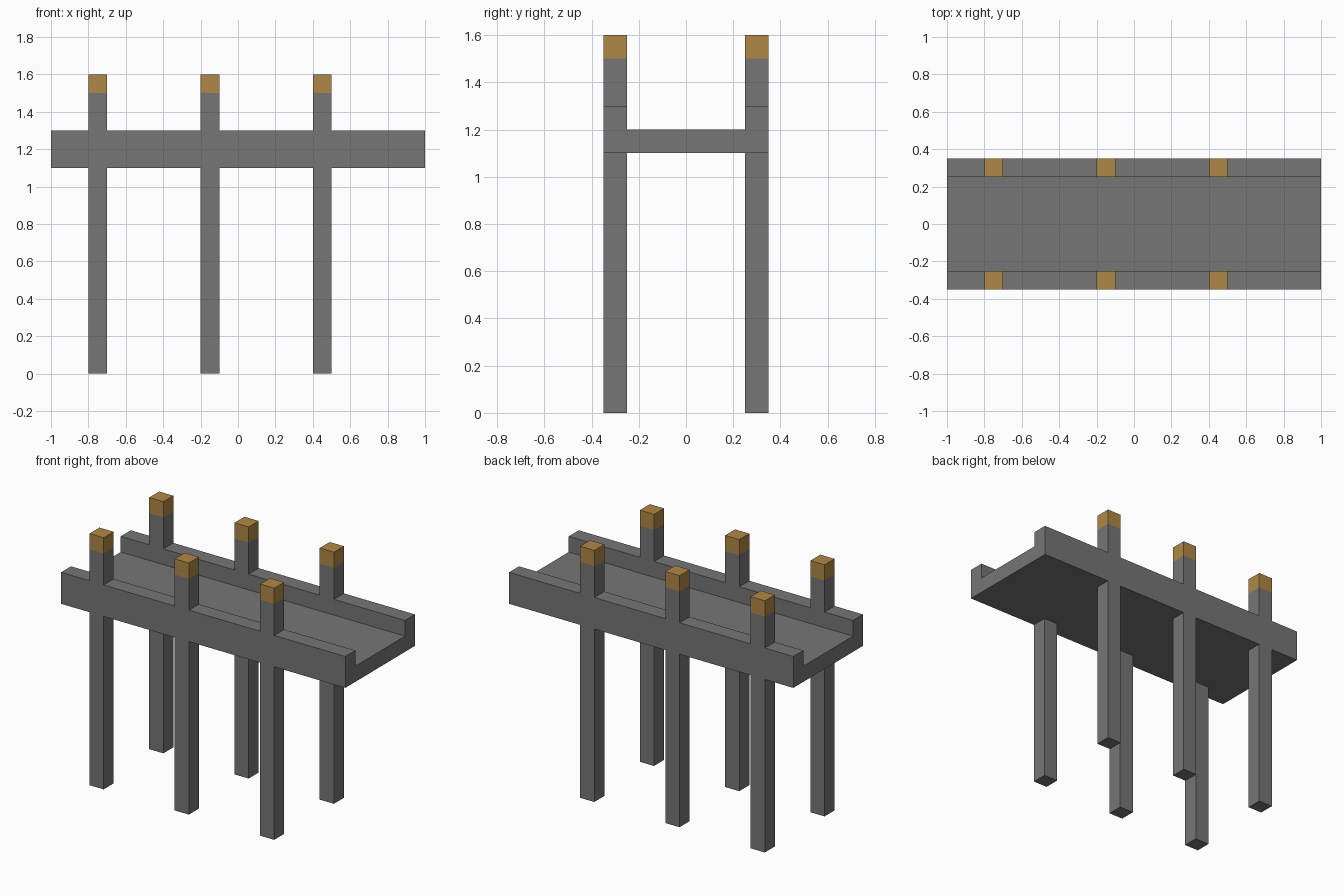
import bpy
import bmesh

cube = bpy.data.objects.get("Cube")
if cube:
    bpy.data.objects.remove(cube, do_unlink=True)


def make_material(name, rgb):
    mat = bpy.data.materials.new(name)
    mat.use_nodes = True
    colour = (*rgb, 1.0)
    mat.diffuse_color = colour
    mat.node_tree.nodes["Principled BSDF"].inputs["Base Color"].default_value = colour
    return mat


def add_object(name, bm, mat):
    bmesh.ops.recalc_face_normals(bm, faces=bm.faces)
    mesh = bpy.data.meshes.new(name)
    bm.to_mesh(mesh)
    bm.free()
    mesh.materials.append(mat)
    obj = bpy.data.objects.new(name, mesh)
    bpy.context.collection.objects.link(obj)
    return obj


def extrude_profile(name, points, direction, mat):
    """Extrude a closed outline along a direction into a solid."""
    bm = bmesh.new()
    face = bm.faces.new([bm.verts.new(p) for p in points])
    result = bmesh.ops.extrude_face_region(bm, geom=[face], use_keep_orig=True)
    moved = [v for v in result["geom"] if isinstance(v, bmesh.types.BMVert)]
    bmesh.ops.translate(bm, verts=moved, vec=direction)
    return add_object(name, bm, mat)


grey = make_material("stone grey", (0.181, 0.181, 0.181))
ochre = make_material("ochre wood", (0.434, 0.246, 0.061))

INNER, OUTER = 0.25, 0.35      # rail and post faces across the width
BOTTOM, FLOOR, RAIL = 1.1, 1.2, 1.3
POST_TOP, CAP_TOP = 1.5, 1.6

# Deck: a channel with a raised kerb along both sides
half = [(OUTER, BOTTOM), (OUTER, RAIL), (INNER, RAIL), (INNER, FLOOR)]
outline = half + [(-y, z) for y, z in reversed(half)]
extrude_profile("deck", [(-1, y, z) for y, z in outline], (2, 0, 0), grey)


def post_section(name, x, y, low, high, mat):
    """Square section of a post, centred on x and y."""
    r = (OUTER - INNER) / 2
    square = [(x - r, y - r, low), (x + r, y - r, low),
              (x + r, y + r, low), (x - r, y + r, low)]
    extrude_profile(name, square, (0, 0, high - low), mat)


# Three pairs of posts: leg below the deck, stub above the kerb, coloured cap
for place, x in (("right", -0.75), ("middle", -0.15), ("left", 0.45)):
    for end, side in (("front", -1), ("back", 1)):
        y = side * (INNER + OUTER) / 2
        label = f"{end}_{place}"
        post_section(f"{label}_leg", x, y, 0, BOTTOM, grey)
        post_section(f"{label}_post", x, y, RAIL, POST_TOP, grey)
        post_section(f"{label}_cap", x, y, POST_TOP, CAP_TOP, ochre)
